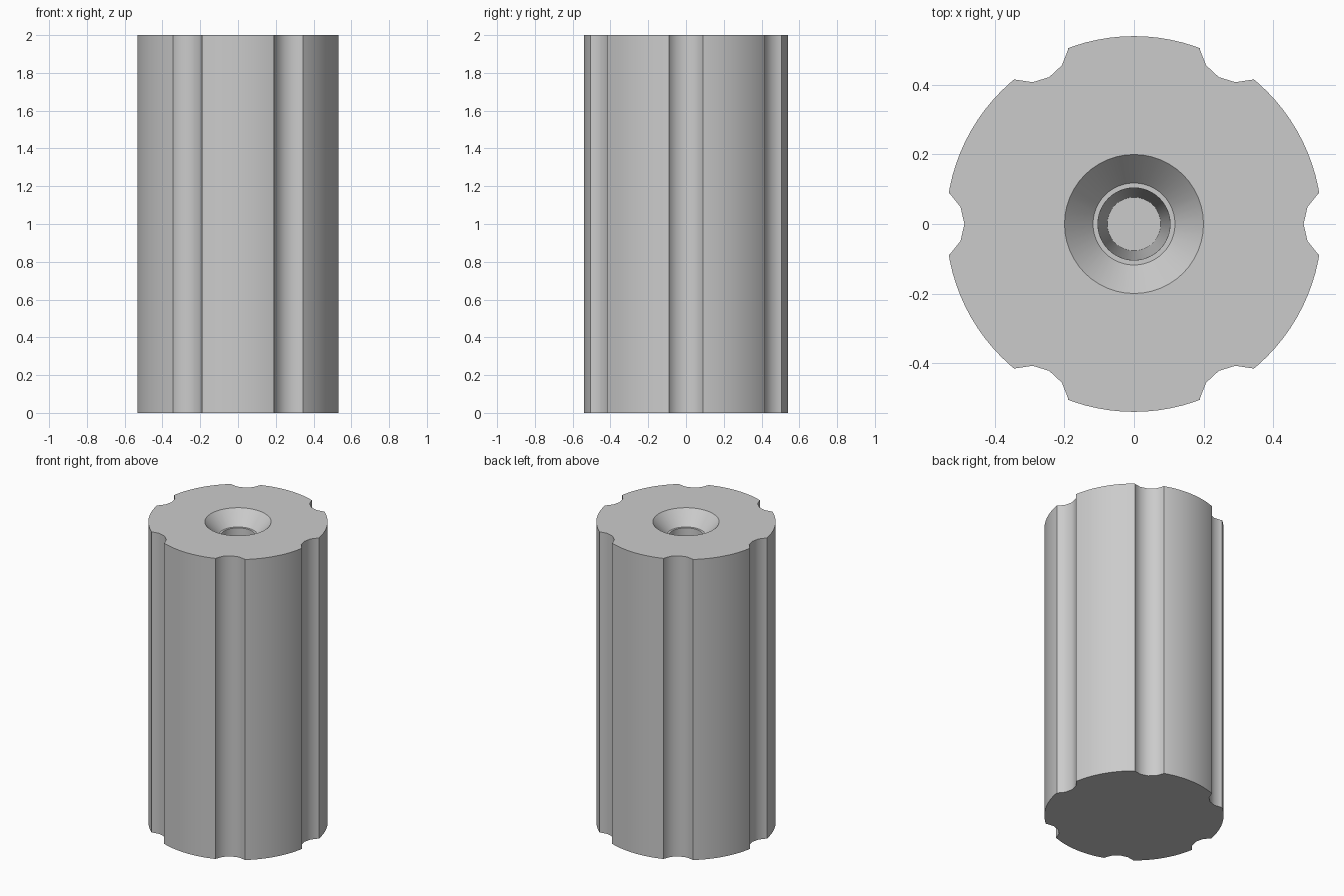
import bpy, bmesh
from math import cos, sin, pi, radians

cube = bpy.data.objects.get("Cube")
if cube:
    bpy.data.objects.remove(cube, do_unlink=True)

HEIGHT = 2.0
RADIUS = 0.5405
FLUTES = 6

grey = bpy.data.materials.new("light grey")
grey.use_nodes = True
grey.diffuse_color = (0.6, 0.6, 0.6, 1)
grey.node_tree.nodes["Principled BSDF"].inputs["Base Color"].default_value = grey.diffuse_color


def lathe(name, profile, sides, centre=(0, 0), turn=0.0):
    """Closed solid of revolution from (radius, height) pairs, bottom to top."""
    bm = bmesh.new()
    rings = [[bm.verts.new((centre[0] + r * cos(turn + 2 * pi * i / sides),
                            centre[1] + r * sin(turn + 2 * pi * i / sides), z))
              for i in range(sides)] for r, z in profile]
    for low, high in zip(rings, rings[1:]):
        for i in range(sides):
            j = (i + 1) % sides
            bm.faces.new((low[i], low[j], high[j], high[i]))
    bm.faces.new(rings[0][::-1])
    bm.faces.new(rings[-1])
    mesh = bpy.data.meshes.new(name)
    bm.to_mesh(mesh)
    bm.free()
    mesh.materials.append(grey)
    obj = bpy.data.objects.new(name, mesh)
    bpy.context.collection.objects.link(obj)
    return obj


def cut(target, cutter):
    """Subtract the cutter from the target and discard it."""
    cutter.hide_render = True
    mod = target.modifiers.new("cut", 'BOOLEAN')
    mod.operation = 'DIFFERENCE'
    mod.solver = 'EXACT'
    mod.object = cutter
    bpy.context.view_layer.objects.active = target
    bpy.ops.object.modifier_apply(modifier=mod.name)
    bpy.data.objects.remove(cutter, do_unlink=True)


# Main cylinder
body = lathe("fluted_cylinder", [(RADIUS, 0), (RADIUS, HEIGHT)], 96)

# Six lengthwise flutes around the side
for k in range(FLUTES):
    a = radians(60 * k)
    cut(body, lathe("flute_cutter", [(0.112, -0.1), (0.112, HEIGHT + 0.1)], 14,
                    (0.6 * cos(a), 0.6 * sin(a)), a))

# Tapered blind bore, narrow ledge and conical countersink in the top
cut(body, lathe("bore_cutter", [(0.077, 1.0), (0.104, 1.91), (0.118, 1.91),
                                (0.2, HEIGHT), (0.2, HEIGHT + 0.1)], 48))

# Smooth curved walls, crisp rims
bpy.ops.object.select_all(action='DESELECT')
body.select_set(True)
bpy.context.view_layer.objects.active = body
bpy.ops.object.shade_smooth_by_angle(angle=radians(30))
